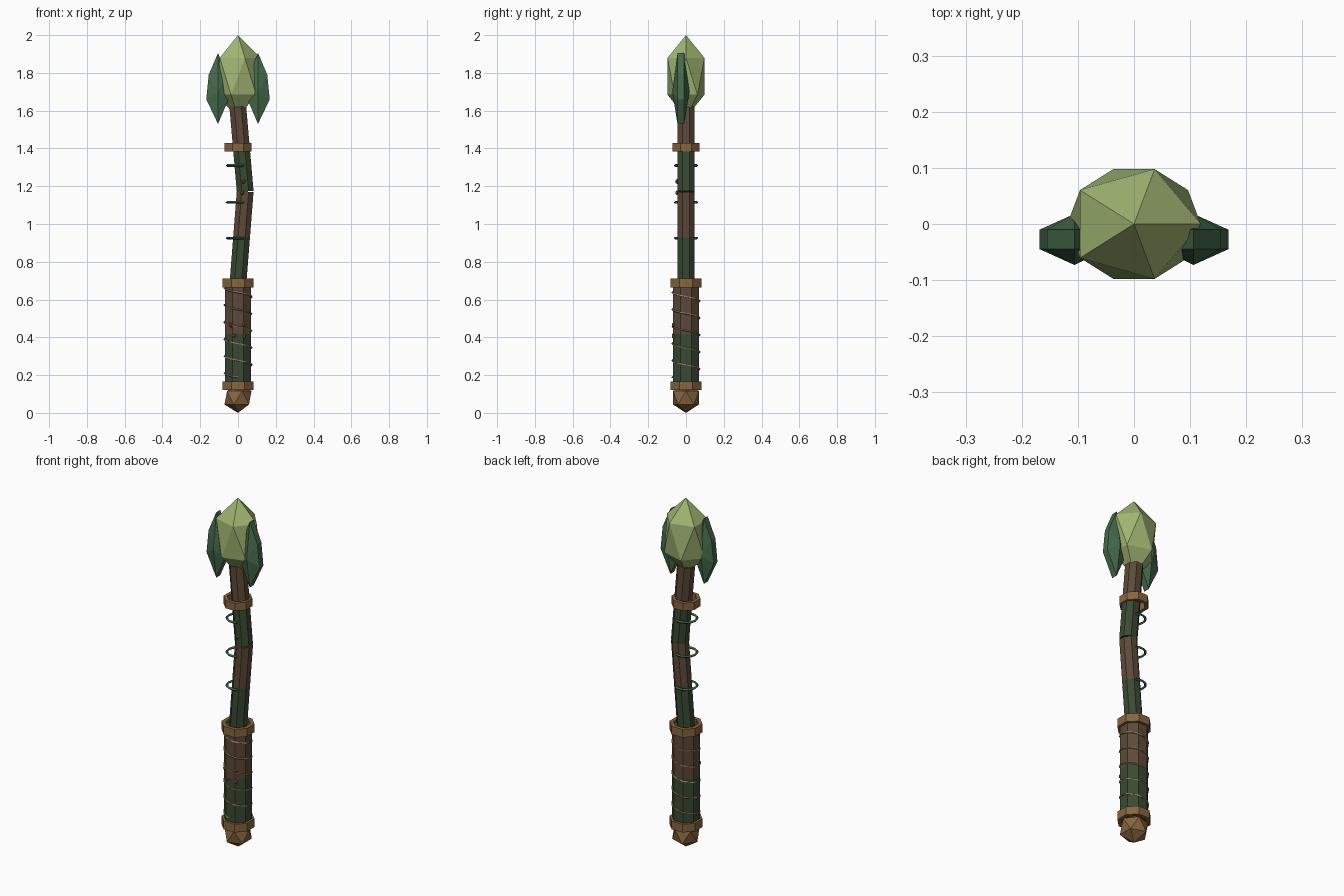
import bpy, bmesh, math
from mathutils import Vector

if "Cube" in bpy.data.objects:
    bpy.data.objects.remove(bpy.data.objects["Cube"])


def material(name, hex_code):
    def lin(c):
        return c / 12.92 if c <= 0.04045 else ((c + 0.055) / 1.055) ** 2.4
    m = bpy.data.materials.new(name)
    rgb = [lin(int(hex_code[i:i + 2], 16) / 255) for i in (0, 2, 4)]
    m.diffuse_color = (*rgb, 1)
    m.use_nodes = True
    m.node_tree.nodes["Principled BSDF"].inputs["Base Color"].default_value = m.diffuse_color
    return m


CRYSTAL = material("pale green crystal", "A0B572")
LEAF = material("leaf green", "456A4C")
MOSS = material("moss green", "3A4A33")
BARK = material("bark brown", "5C4A39")
BRONZE = material("bronze", "87653F")
CORD = material("tan cord", "9C8767")
BUD = material("rust bud", "8C5A3A")
VINE = material("vine green", "3E6847")


def finish(name, bm, *mats):
    bmesh.ops.recalc_face_normals(bm, faces=bm.faces)
    me = bpy.data.meshes.new(name)
    bm.to_mesh(me)
    bm.free()
    for m in mats:
        me.materials.append(m)
    ob = bpy.data.objects.new(name, me)
    bpy.context.collection.objects.link(ob)
    return ob


def octagon(bm, centre, radius, axis=Vector((0, 0, 1))):
    rot = Vector((0, 0, 1)).rotation_difference(axis)
    angles = [math.radians(22.5 + 45 * i) for i in range(8)]
    return [bm.verts.new(Vector(centre) + rot @ Vector((radius * math.cos(a), radius * math.sin(a), 0)))
            for a in angles]


def bridge(bm, a, b, mat=0):
    for i in range(len(a)):
        j = (i + 1) % len(a)
        bm.faces.new((a[i], a[j], b[j], b[i])).material_index = mat


def rod(name, start, end, radius):
    """Eight-sided rod, mossy in its lower half and bark in its upper half."""
    start, end = Vector(start), Vector(end)
    bm = bmesh.new()
    axis = (end - start).normalized()
    rings = [octagon(bm, start.lerp(end, t), radius, axis) for t in (0, 0.5, 1)]
    bridge(bm, rings[0], rings[1], 0)
    bridge(bm, rings[1], rings[2], 1)
    bm.faces.new(rings[0])
    bm.faces.new(rings[2]).material_index = 1
    return finish(name, bm, MOSS, BARK)


def collar(name, z0, z1, outer, inner):
    bm = bmesh.new()
    loops = [octagon(bm, (0, 0, z), r) for z, r in ((z0, outer), (z1, outer), (z1, inner), (z0, inner))]
    for i in range(4):
        bridge(bm, loops[i], loops[(i + 1) % 4])
    return finish(name, bm, BRONZE)


def gem(name, centre, size, mat):
    bm = bmesh.new()
    bmesh.ops.create_icosphere(bm, subdivisions=1, radius=1)
    for v in bm.verts:
        v.co = Vector([c + s * k for c, s, k in zip(centre, size, v.co)])
    return finish(name, bm, mat)


def wire(name, points, radius, mat):
    cu = bpy.data.curves.new(name, "CURVE")
    cu.dimensions = "3D"
    cu.bevel_depth = radius
    cu.bevel_resolution = 0
    cu.use_fill_caps = True
    sp = cu.splines.new("POLY")
    sp.points.add(len(points) - 1)
    for p, co in zip(sp.points, points):
        p.co = (*co, 1)
    sp.use_smooth = False
    cu.materials.append(mat)
    ob = bpy.data.objects.new(name, cu)
    bpy.context.collection.objects.link(ob)
    return ob


# Pommel, grip and bent shaft
gem("pommel", (0, 0, 0.08), (0.08, 0.08, 0.08), BRONZE)
rod("grip", (0, 0, 0.14), (0, 0, 0.695), 0.074)
rod("lower_shaft", (0, 0, 0.69), (0.038, 0, 1.172), 0.048)
rod("upper_shaft", (0.038, 0, 1.172), (-0.001, 0, 1.62), 0.048)

# Metal collars
collar("lower_collar", 0.12, 0.167, 0.088, 0.066)
collar("middle_collar", 0.664, 0.711, 0.088, 0.066)
collar("upper_collar", 1.385, 1.43, 0.077, 0.057)

# Cord wound down the grip
cord = []
for i in range(int(5.3 * 16) + 1):
    a = math.pi + 2 * math.pi * i / 16
    cord.append((0.073 * math.cos(a), 0.073 * math.sin(a), 0.66 - 0.09 * i / 16))
wire("grip_cord", cord, 0.004, CORD)

# Open vine loops around the shaft
for n, z in enumerate((0.925, 1.115, 1.31)):
    arc = [math.radians(60 + 240 * i / 14) for i in range(15)]
    wire(f"vine_loop_{n + 1}", [(0.058 * math.cos(a), 0.058 * math.sin(a), z) for a in arc], 0.007, VINE)

# Small buds on the front
buds = [(-0.037, -0.066, 0.465), (0.03, -0.066, 0.465), (-0.02, -0.066, 0.41), (0.033, -0.066, 0.405),
        (0.03, -0.047, 1.225), (0.022, -0.047, 1.165)]
for n, p in enumerate(buds):
    gem(f"bud_{n + 1}", p, (0.011, 0.011, 0.013), BUD)

# Crystal head
gem("crystal", (0, 0, 1.782), (0.133, 0.115, 0.218), CRYSTAL)

# Faceted leaves on both sides of the crystal
outline = [(0.106, 1.905), (0.155, 1.79), (0.168, 1.66), (0.106, 1.53), (0.05, 1.66), (0.06, 1.79)]
for side, label in ((-1, "left"), (1, "right")):
    bm = bmesh.new()
    rims = []
    for y, tip_y in ((-0.045, -0.073), (-0.01, 0.018)):
        rim = [bm.verts.new((side * x, y, z)) for x, z in outline]
        tip = bm.verts.new((side * 0.106, tip_y, 1.7))
        for i in range(6):
            bm.faces.new((rim[i], rim[(i + 1) % 6], tip))
        rims.append(rim)
    bridge(bm, *rims)
    finish(f"{label}_leaf", bm, LEAF)
